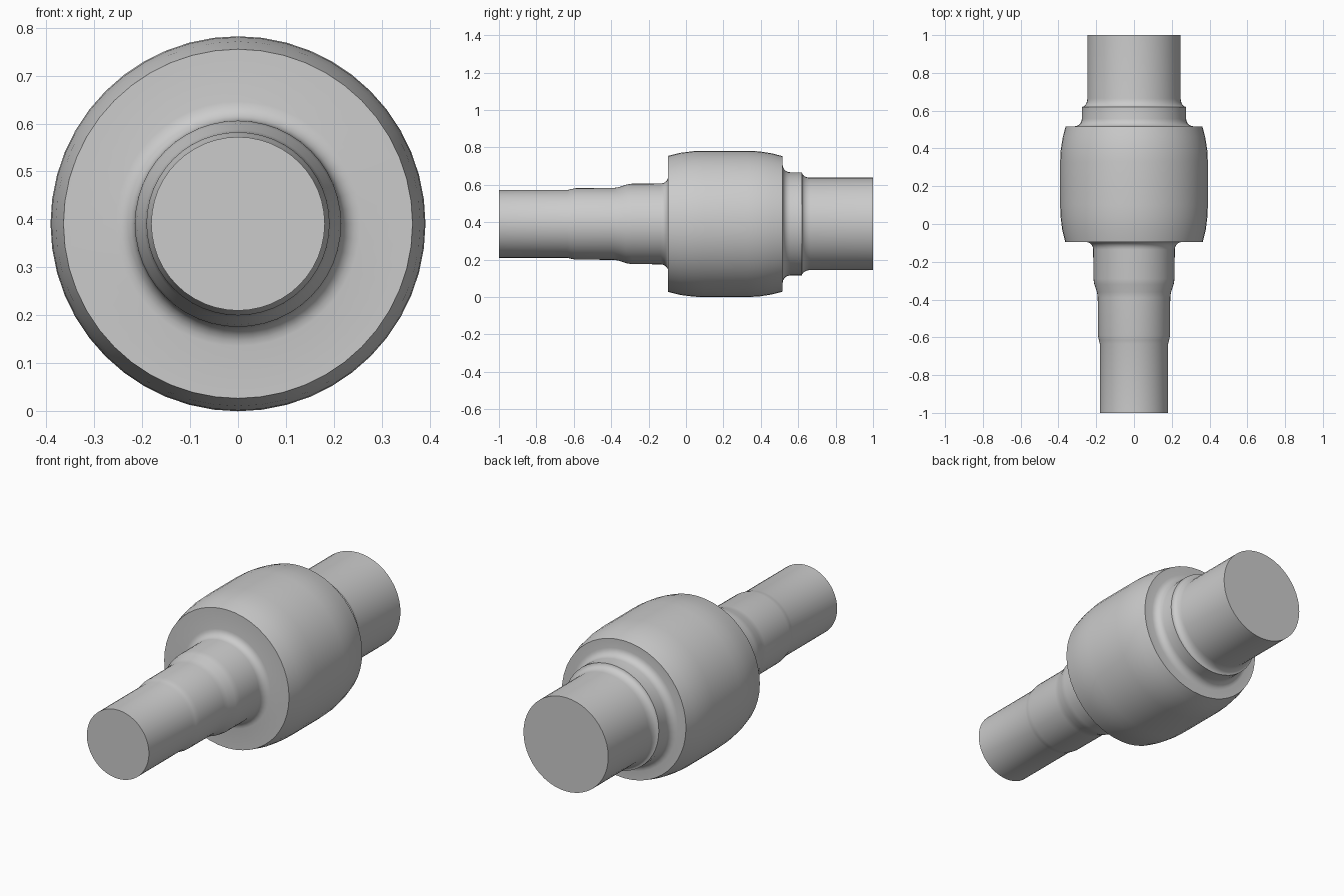
import bpy
import bmesh
import math
from mathutils import Matrix, Vector

cube = bpy.data.objects.get("Cube")
if cube:
    bpy.data.objects.remove(cube, do_unlink=True)

AXIS_Z = 0.391
SIDES = 48

# One plain grey metal
metal = bpy.data.materials.new("plain_grey")
metal.use_nodes = True
grey = (0.6, 0.6, 0.6, 1.0)
metal.diffuse_color = grey
metal.node_tree.nodes["Principled BSDF"].inputs["Base Color"].default_value = grey


def fillet(cy, cr, radius_y, radius_r, start, end, steps=5):
    """Elliptical arc of (y, r) points between two angles in degrees."""
    angles = [math.radians(start + (end - start) * i / steps) for i in range(steps + 1)]
    return [(cy + radius_y * math.cos(a), cr + radius_r * math.sin(a)) for a in angles]


def turned_part(name, profile):
    """Spin a (y, r) profile around the shaft axis."""
    bm = bmesh.new()
    rings = []
    for y, r in profile:
        if r < 1e-6:
            rings.append([bm.verts.new((0, y, AXIS_Z))])
            continue
        ring = []
        for i in range(SIDES):
            a = 2 * math.pi * i / SIDES
            ring.append(bm.verts.new((r * math.sin(a), y, AXIS_Z + r * math.cos(a))))
        rings.append(ring)
    for a, b in zip(rings, rings[1:]):
        for i in range(SIDES):
            j = (i + 1) % SIDES
            bm.faces.new((a[i], a[j], b[j], b[i]))
    # End caps
    bm.faces.new(rings[0])
    bm.faces.new(rings[-1])
    bmesh.ops.recalc_face_normals(bm, faces=bm.faces)
    mesh = bpy.data.meshes.new(name)
    bm.to_mesh(mesh)
    bm.free()
    mesh.materials.append(metal)
    obj = bpy.data.objects.new(name, mesh)
    bpy.context.collection.objects.link(obj)
    bpy.ops.object.select_all(action="DESELECT")
    obj.select_set(True)
    bpy.context.view_layer.objects.active = obj
    bpy.ops.object.shade_smooth_by_angle(angle=math.radians(30))
    return obj


# Slim stepped front shaft
profile = [(-1.0, 0.181), (-0.635, 0.181), (-0.615, 0.186), (-0.59, 0.191),
           (-0.39, 0.192), (-0.36, 0.196), (-0.32, 0.210), (-0.29, 0.215)]
# Rounded root where the front shaft meets the body
profile += fillet(-0.135, 0.255, 0.04, 0.039, -90, 0)
# Barrel body with gently tapered ends
profile += [(-0.095, 0.364), (-0.03, 0.380), (0.04, 0.389), (0.10, 0.391),
            (0.33, 0.391), (0.39, 0.388), (0.46, 0.377), (0.517, 0.362)]
# Rounded root and collar behind the body
profile += fillet(0.557, 0.315, 0.04, 0.039, 180, 270)
profile += [(0.62, 0.276)]
# Rounded step down to the thick rear shaft
profile += fillet(0.665, 0.276, 0.045, 0.029, 195, 270)
profile += [(1.0, 0.247)]

turned_part("stepped_shaft", profile)
